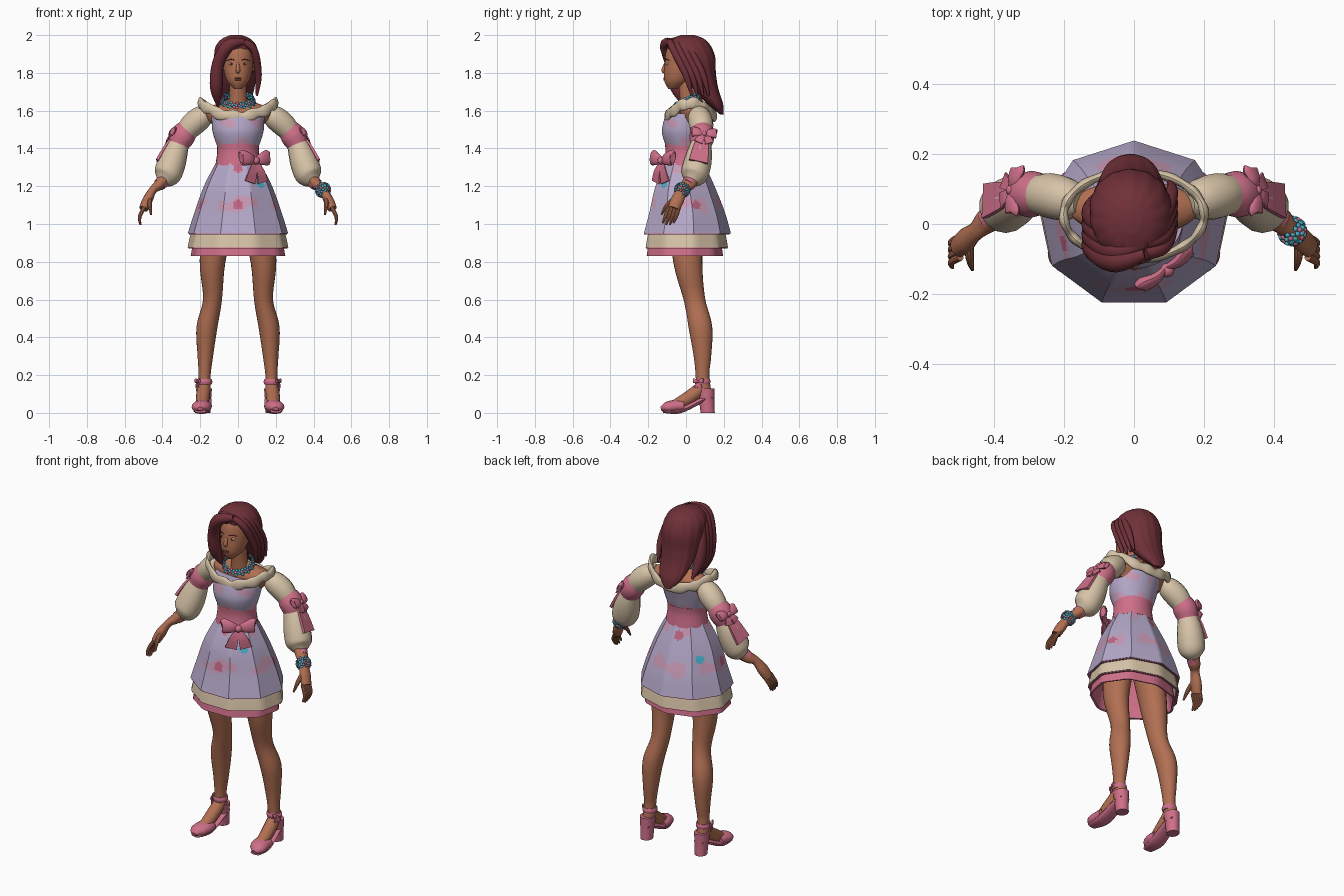
import bpy, bmesh, math
from math import sin, cos, pi, tau
from mathutils import Vector, Matrix

old = bpy.data.objects.get("Cube")
if old:
    bpy.data.objects.remove(old, do_unlink=True)
built = []
UPWARD, BACKWARD = Vector((0, 0, 1)), Vector((0, 1, 0))


def colour(name, *rgb):
    material = bpy.data.materials.new(name)
    material.diffuse_color = (*rgb, 1)
    material.use_nodes = True
    shader = next(n for n in material.node_tree.nodes if n.type == "BSDF_PRINCIPLED")
    shader.inputs["Base Color"].default_value = (*rgb, 1)
    return material


SKIN = colour("brown skin", .44, .16, .085)
HAIR = colour("burgundy hair", .16, .03, .04)
LAVENDER = colour("lavender cloth", .46, .39, .58)
BLUSH = colour("blush print", .58, .32, .46)
ROSE = colour("rose print", .55, .13, .23)
PINK = colour("pink satin", .62, .16, .25)
CREAM = colour("cream cloth", .68, .55, .39)
CYAN = colour("cyan beads", .07, .45, .62)
LIPS = colour("brown lips", .33, .1, .065)
DARK = colour("dark eyes", .03, .01, .01)


def finish(bm, name, materials):
    bmesh.ops.recalc_face_normals(bm, faces=bm.faces)
    mesh = bpy.data.meshes.new(name)
    bm.to_mesh(mesh)
    bm.free()
    for material in materials:
        mesh.materials.append(material)
    part = bpy.data.objects.new(name, mesh)
    bpy.context.collection.objects.link(part)
    built.append(part)


def bridge(name, rings, materials, closed=False, rule=None):
    """Join rings of points into a closed surface."""
    bm = bmesh.new()
    rings = [[bm.verts.new(point) for point in ring] for ring in rings]
    following = rings[1:] + rings[:1] if closed else rings[1:]
    for lower, upper in zip(rings, following):
        for j in range(len(lower)):
            face = bm.faces.new((lower[j - 1], lower[j], upper[j], upper[j - 1]))
            if rule:
                face.material_index = rule(face.calc_center_median())
    if not closed:
        bm.faces.new(rings[0])
        bm.faces.new(rings[-1])
    finish(bm, name, materials)


def spline(rows, t):
    """Point at t on a smooth curve through rows of numbers."""
    i = min(int(t), len(rows) - 2)
    t -= i
    last = len(rows) - 1
    near = [rows[max(0, min(last, i + k))] for k in (-1, 0, 1, 2)]
    return [b + t / 2 * (c - a + t * (2*a - 5*b + 4*c - d + t * (3*(b - c) + d - a)))
            for a, b, c, d in zip(*near)]


def refine(rows, steps=5):
    return [spline(rows, i / steps) for i in range(steps * (len(rows) - 1) + 1)]


def loft(name, rows, *materials, x=0, depth=1, sides=32, steps=5, shape=None, shell=False, rule=None):
    """Rows are y, z, radius of level rings; depth is the y to x ratio."""
    rows = refine(rows, steps)
    if shell:  # fold back inside to give the cloth thickness
        rows += [(y, z + .002, r - .012) for y, z, r in reversed(rows)]
    rings = []
    for y, z, r in rows:
        ratio = depth(z) if callable(depth) else depth
        ring = []
        for j in range(sides):
            angle = tau * j / sides
            reach = r * shape(angle, z) if shape else r
            ring.append((x + reach * cos(angle), y + reach * ratio * sin(angle), z))
        rings.append(ring)
    bridge(name, rings, materials, shell, rule)


def sweep(name, rows, material, side=1, flat=1, up=BACKWARD, sides=16, closed=False):
    """Rows are x, y, z, radius along a path; flat scales the radius toward up."""
    rows = rows if closed else refine(rows)
    points = [Vector((x * side, y, z)) for x, y, z, r in rows]
    last, rings = len(points) - 1, []
    turn, grow = (pi / 4, math.sqrt(2)) if sides == 4 else (0, 1)
    for i, point in enumerate(points):
        ahead = points[(i + 1) % len(points)] if closed else points[min(i + 1, last)]
        behind = points[i - 1 if closed else max(i - 1, 0)]
        along = (ahead - behind).normalized()
        across = up.cross(along).normalized()
        out = along.cross(across) * flat
        angles = [turn + tau * j / sides for j in range(sides)]
        rings.append([point + (across * cos(a) + out * sin(a)) * rows[i][3] * grow for a in angles])
    bridge(name, rings, [material], closed)


def ball(name, centre, size, material):
    bm = bmesh.new()
    bmesh.ops.create_uvsphere(bm, u_segments=16, v_segments=10, radius=1,
                              matrix=Matrix.LocRotScale(Vector(centre), None, Vector(size)))
    finish(bm, name, [material])


def bow(name, centre, across, normal, size, tail=1.3):
    centre, out = Vector(centre), Vector(normal).normalized()
    across = Vector(across)
    across = (across - out * across.dot(out)).normalized()
    rise = across.cross(out)
    rise = -rise if rise.z < 0 else rise

    def row(a, b, c, radius):
        return (*(centre + (across * a + out * b + rise * c) * size), radius * size)

    for s in (-1, 1):
        sweep(name + "_loop", [row(0, 0, 0, .2), row(s / 2, .1, .1, .4), row(s, 0, .2, .5),
                               row(s * 1.1, 0, .2, .35)], PINK, flat=.5, up=out)
        sweep(name + "_tail", [row(0, 0, 0, .1), row(s * .3, .1, -tail / 2, .3), row(s / 2, 0, -tail, .4)],
              PINK, flat=.15, up=out, sides=4)
    ball(name + "_knot", centre + out * size * .1, [size / 4] * 3, PINK)


def flowers(name, spots, radius):
    """Each spot is a centre and an outward direction."""
    bm = bmesh.new()
    for i, (centre, direction) in enumerate(spots):
        spin = Vector(direction).to_track_quat("Z", "Y")
        petals = [Vector((cos(tau * k / 5), sin(tau * k / 5), 0)) for k in range(5)]
        for offset in petals + [UPWARD / 4]:
            place = Matrix.LocRotScale(Vector(centre) + spin @ offset * radius, spin, Vector((1, 1, .6)))
            new = bmesh.ops.create_icosphere(bm, subdivisions=2, radius=radius * .6, matrix=place)
            for face in {f for v in new["verts"] for f in v.link_faces}:
                face.material_index = int((i % 4 == 3) != (offset.z > 0))
    finish(bm, name, [CYAN, PINK])


# Head and face
loft("head", [(-.07, 1.715, .02), (-.045, 1.76, .06), (-.022, 1.84, .079), (-.015, 1.93, .072), (0, 1.98, .03)],
     SKIN, depth=1.17)
sweep("nose", [(0, -.105, 1.86, .006), (0, -.118, 1.815, .012), (0, -.108, 1.805, .009)], SKIN)
for name, z in (("upper_lip", 1.772), ("lower_lip", 1.764)):
    ball(name, (0, -.112, z), (.02, .008, .005), LIPS)
for s in (-1, 1):
    ball("eye", (.035 * s, -.1, 1.847), (.015, .008, .007), CREAM)
    ball("iris", (.035 * s, -.105, 1.847), (.006, .005, .006), DARK)
    sweep("brow", [(.015, -.11, 1.866, .002), (.035, -.107, 1.872, .003), (.06, -.09, 1.866, .002)],
          HAIR, side=s, up=UPWARD, sides=8)
    ball("ear", (.08 * s, 0, 1.835), (.01, .018, .03), SKIN)


# Hair: rippled mass plus swept front locks
def strands(angle, z):
    return .99 + abs(sin(7 * angle + 5 * z)) / 40


loft("hair_back", [(.19, 1.58, .02), (.155, 1.635, .07), (.1, 1.72, .096), (.065, 1.8, .108), (.04, 1.88, .116),
                   (.015, 1.94, .108), (.01, 1.98, .075), (.01, 2, .03)],
     HAIR, x=-.01, depth=lambda z: .5 + 1.6 * (z - 1.58), sides=96, shape=strands)
for k in range(4):
    back = .03 * k
    sweep("right_front_lock", [(.03, back - .085, 1.965, .018), (-.05, back - .105, 1.945, .033),
                               (-.105, back - .08, 1.85, .032), (-.115, back - .05, 1.72, .033),
                               (-.105, back, 1.62, .005)], HAIR)
    sweep("left_front_lock", [(.03, back - .085, 1.965, .018), (.085, back - .065, 1.92, .02),
                              (.108, back, 1.79, .018), (.1, back + .03, 1.68, .006)], HAIR)

# Neck, shoulders and dress body
loft("neck", [(.03, 1.6, .06), (.015, 1.66, .047), (0, 1.77, .044)], SKIN)
loft("shoulders", [(.03, 1.53, .14), (.045, 1.6, .185), (.04, 1.64, .1), (.03, 1.665, .04)], SKIN, depth=.42)


def bodice_print(c):
    angle = math.atan2(c.x, -c.y)
    return int(cos(4.5 * angle + 30 * c.z) + cos(60 * (c.z - 1.535)) > 1.05)


loft("bodice", [(.015, 1.585, .14), (-.01, 1.49, .135), (-.01, 1.4, .106)], LAVENDER, BLUSH,
     depth=.87, sides=64, steps=10, rule=bodice_print)
loft("sash", [(-.01, 1.425, .113), (-.01, 1.38, .11), (-.01, 1.31, .12)], PINK, depth=.9)
bow("sash_bow", (.09, -.125, 1.335), (.8, .6, 0), (.6, -.8, .1), .082, tail=1.4)

# Skirt tiers with a faceted flare and printed spots: degrees from front, height, colour index
SPOTS = [(0, 1.1, 2), (0, 1.3, 2), (105, 1.1, 2), (-165, 1.27, 2), (-75, 1.1, 2), (45, 1.215, 3), (-120, 1.15, 3)]


def skirt_print(c):
    angle, reach = math.atan2(c.x, -c.y), math.hypot(c.x, c.y)
    for degrees, z, index in SPOTS:
        if math.hypot((angle - math.radians(degrees)) * reach, c.z - z) < .025:
            return index
    band = abs(c.z - 1.105 - sin(5 * angle) / 80) < .03 + cos(9 * angle) / 80
    return int((band and cos(4 * angle) > -.7) or (c.z > 1.27 and cos(5 * angle) > .55))


def facets(angle, z):
    """Nine flat panels, one of them facing the front."""
    half = pi / 9
    return 1.03 * cos(half) / cos((angle + pi / 2 + half) % (2 * half) - half)


loft("skirt", [(-.01, 1.325, .115), (-.01, 1.2, .178), (0, 1.06, .228), (0, .95, .262)],
     LAVENDER, BLUSH, ROSE, CYAN, depth=.88, sides=108, steps=14, shape=facets, shell=True, rule=skirt_print)
loft("cream_tier", [(0, 1, .236), (0, .94, .252), (0, .875, .266)],
     CREAM, depth=.83, sides=54, shape=facets, shell=True)
loft("pink_tier", [(-.01, 1.25, .12), (-.01, .96, .22), (-.01, .83, .25)],
     PINK, depth=.82, sides=54, shape=facets, shell=True)
for name, z, radius, depth in (("skirt_hem", .945, .26, .88), ("cream_hem", .87, .263, .83)):
    loft(name, [(0, z + .01, radius - .005), (0, z, radius)], ROSE, depth=depth, sides=54, shape=facets, shell=True)

# Off-shoulder ruffle
turns = [tau * i / 120 for i in range(120)]
sweep("ruffle_collar", [(.2 * cos(t), .025 + sin(t) / 8, 1.568 + .07 * cos(t) ** 2 + sin(10 * t) / 250,
                         .013 + sin(14 * t) / 600) for t in turns], CREAM, flat=2.2, up=UPWARD, closed=True)

# Necklace and bracelet
flowers("flower_necklace", [((.085 * cos(t), .005 + .068 * sin(t), 1.656 + .03 * sin(t)), (cos(t), sin(t), .5))
                            for t in turns[::8]], .014)
wrist = Vector((.45, -.02, 1.18))
tilt = Vector((.4, -.4, -.6)).to_track_quat("Z", "Y")
rays = [tilt @ Vector((cos(t), sin(t), z)) for z in (-.4, .4) for t in turns[::20]]
flowers("flower_bracelet", [(wrist + ray * .034, ray) for ray in rays], .013)

# Arms follow one curve from shoulder to knuckles
ARM = [(.15, .06, 1.6), (.29, .085, 1.47), (.38, .04, 1.25), wrist[:], (.5, -.065, 1.08)]


def arm_part(name, side, start, end, radii, material, flat=1):
    rows = []
    for i, radius in enumerate(radii):
        rows.append((*spline(ARM, start + (end - start) * i / (len(radii) - 1)), radius))
    sweep(name, rows, material, side=side, flat=flat)


for s, side in ((1, "left_"), (-1, "right_")):
    arm_part(side + "upper_sleeve", s, 0, 1, [.035, .06, .064, .05], CREAM)
    arm_part(side + "sleeve_band", s, .8, 1.25, [.056, .065, .065, .056], PINK)
    arm_part(side + "lower_sleeve", s, 1.15, 2.25, [.05, .067, .075, .07, .035], CREAM)
    arm_part(side + "cuff", s, 2.2, 2.5, [.036, .033], PINK)
    arm_part(side + "forearm_and_palm", s, 2, 4, [.032, .029, .021, .027, .024], SKIN, flat=1.3)
    bow(side + "sleeve_bow", (.345 * s, .095, 1.475), BACKWARD, (.8 * s, .15, .55), .06, tail=.9)
    sweep(side + "sleeve_ribbon", [(.34, .09, 1.47, .02), (.38, .08, 1.41, .04), (.425, .065, 1.33, .05)],
          PINK, side=s, flat=.15, up=Vector((.85 * s, .15, .5)), sides=4)

    # Fingers
    for k in range(4):
        y, tip = -.037 - .019 * k, 1 + .01 * abs(k - 1.5)
        sweep(side + "finger", [(.495, y, 1.09, .011), (.52, y - .015, 1.04, .01), (.517, y - .03, tip - .01, .005)],
              SKIN, side=s, sides=10)
    sweep(side + "thumb", [(.47, -.05, 1.14, .014), (.467, -.1, 1.1, .012), (.46, -.13, 1.05, .005)],
          SKIN, side=s, sides=10)

    # Legs and feet
    sweep(side + "leg", [(.1, 0, 1.05, .085), (.135, .01, .8, .068), (.135, .045, .6, .05), (.165, .077, .45, .055),
                         (.173, .087, .3, .041), (.177, .087, .2, .032), (.18, .095, .1, .036)],
          SKIN, side=s, flat=1.13, sides=24)
    sweep(side + "foot", [(.18, .09, .14, .034), (.185, .03, .09, .037), (.19, -.05, .04, .033)],
          SKIN, side=s, up=UPWARD)

    # Shoes
    sweep(side + "shoe_toe", [(.2, -.133, .022, .015), (.2, -.1, .03, .045), (.19, -.05, .036, .052),
                              (.19, -.01, .036, .049)], PINK, side=s, flat=.65, up=UPWARD)
    sweep(side + "shoe_sole", [(.2, -.12, .01, .03), (.19, -.03, .014, .045), (.18, .09, .07, .04),
                               (.18, .14, .08, .03)], PINK, side=s, flat=.35, up=UPWARD)
    loft(side + "shoe_heel", [(.115, 0, .034), (.11, .06, .037), (.105, .13, .042)], PINK, x=.18 * s, depth=1.1)
    loft(side + "ankle_strap", [(.088, .15, .038), (.088, .165, .042), (.088, .18, .038)], PINK, x=.178 * s)
    bow(side + "ankle_bow", (.215 * s, .065, .165), (.4 * s, 1, 0), (s, -.4, 0), .026)

# Smooth shading with crisp edges
bpy.ops.object.select_all(action="DESELECT")
for part in built:
    part.select_set(True)
bpy.context.view_layer.objects.active = built[0]
bpy.ops.object.shade_smooth_by_angle(angle=math.radians(35))
